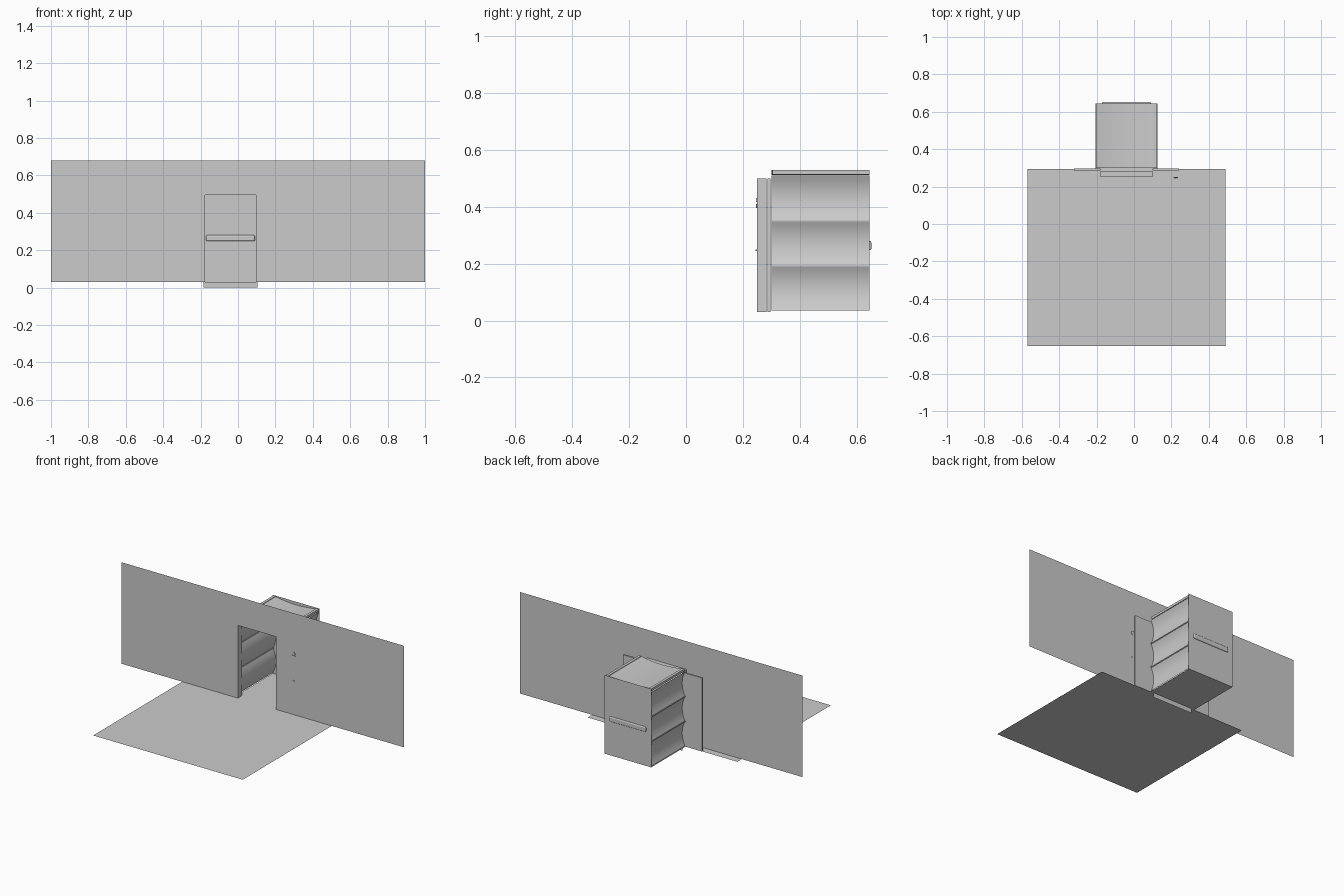
import bpy, bmesh, math
from mathutils import Vector

cube = bpy.data.objects.get("Cube")
if cube:
    bpy.data.objects.remove(cube, do_unlink=True)

CX = -0.04            # centre line of the doorway and cabin
OPEN = 0.14           # half width of the doorway
HALF = 0.165          # half width of the cabin
BASE, HEAD = 0.03, 0.50
WALL_Y, CAB_Y, BACK_Y = 0.25, 0.30, 0.645


def finish(name, bm, smooth=False):
    me = bpy.data.meshes.new(name)
    bm.to_mesh(me)
    bm.free()
    ob = bpy.data.objects.new(name, me)
    bpy.context.collection.objects.link(ob)
    if smooth:
        bpy.ops.object.select_all(action='DESELECT')
        ob.select_set(True)
        bpy.context.view_layer.objects.active = ob
        bpy.ops.object.shade_smooth_by_angle(angle=math.radians(30))
    return ob


def box(name, lo, hi):
    bm = bmesh.new()
    bmesh.ops.create_cube(bm, size=1)
    lo, hi = Vector(lo), Vector(hi)
    for v in bm.verts:
        v.co = (lo + hi) / 2 + v.co * (hi - lo)
    return finish(name, bm)


def sheet(name, points):
    bm = bmesh.new()
    bm.faces.new([bm.verts.new(p) for p in points])
    return finish(name, bm)


def sweep(name, profile, y0, y1):
    """Extrude an open (x, z) profile along y."""
    bm = bmesh.new()
    rows = [[bm.verts.new((x, y, z)) for x, z in profile] for y in (y0, y1)]
    for i in range(len(profile) - 1):
        bm.faces.new((rows[0][i], rows[0][i + 1], rows[1][i + 1], rows[1][i]))
    return finish(name, bm, smooth=True)


# Lobby floor and wall with a doorway
sheet("lobby_floor", [(-0.57, -0.652, BASE), (0.49, -0.652, BASE),
                      (0.49, 0.295, BASE), (-0.57, 0.295, BASE)])
l, r = CX - OPEN, CX + OPEN
outline = [(-1, BASE), (l, BASE), (l, HEAD), (r, HEAD), (r, BASE),
           (1, BASE), (1, 0.68), (-1, 0.68)]
sheet("lobby_wall", [(x, WALL_Y, z) for x, z in outline])

# Door frame reveal and open sliding doors
T = 0.004
box("frame_head", (l, WALL_Y, HEAD - T), (r, 0.284, HEAD))
for side, s in (("right", -1), ("left", 1)):
    def span(a, b):
        return sorted((CX + s * a, CX + s * b))
    a, b = span(OPEN - T, OPEN)
    box("frame_jamb_" + side, (a, WALL_Y, BASE), (b, 0.284, HEAD))
    a, b = span(OPEN, 2 * OPEN)
    box("sliding_door_" + side, (a, 0.286, BASE), (b, 0.297, HEAD))

    # Cabin side: three panels bowed inward, with ribs at the joints
    z0, z1, count, steps, bow = 0.035, 0.51, 3, 10, 0.02
    height = (z1 - z0) / count
    for p in range(count):
        prof = []
        for i in range(steps + 1):
            t = i / steps
            bulge = bow * (1 - (2 * t - 1) ** 2)
            prof.append((CX + s * (HALF - 0.002 - bulge), z0 + height * (p + t)))
        sweep(f"cabin_{side}_panel_{p + 1}", prof, CAB_Y, BACK_Y)
        if p:
            a, b = span(HALF - 0.007, HALF)
            z = z0 + height * p
            box(f"cabin_{side}_rib_{p}", (a, CAB_Y, z - 0.003), (b, BACK_Y, z + 0.003))

    # Roof edge strip
    a, b = span(HALF - 0.02, HALF - 0.003)
    box("roof_edge_" + side, (a, CAB_Y + 0.005, 0.515), (b, BACK_Y, 0.53))

# Cabin floor, back, sagging roof and toe guard
x0, x1 = CX - HALF, CX + HALF
sheet("cabin_floor", [(x0, 0.295, BASE), (x1, 0.295, BASE),
                      (x1, BACK_Y, BASE), (x0, BACK_Y, BASE)])
sheet("cabin_back", [(x0 - 0.002, BACK_Y, BASE), (x1 + 0.002, BACK_Y, BASE),
                     (x1 + 0.002, BACK_Y, 0.533), (x0 - 0.002, BACK_Y, 0.533)])
roof = []
for i in range(17):
    u = 2 * i / 16 - 1
    roof.append((CX + u * (HALF - 0.003), 0.513 + 0.017 * u * u))
sweep("cabin_roof", roof, CAB_Y, BACK_Y)
sheet("toe_guard", [(CX - 0.145, CAB_Y, 0), (CX + 0.145, CAB_Y, 0),
                    (CX + 0.145, CAB_Y, BASE), (CX - 0.145, CAB_Y, BASE)])

# Handrail on the back wall
rail = box("handrail", (CX - 0.13, 0.628, 0.248), (CX + 0.13, 0.652, 0.28))
bev = rail.modifiers.new("round", 'BEVEL')
bev.width, bev.segments = 0.006, 3

# Call buttons: an up and a down arrow, and a small key slot
for name, z, d in (("call_button_up", 0.418, 1), ("call_button_down", 0.41, -1)):
    bm = bmesh.new()
    tri = [(0.212, z), (0.234, z), (0.223, z + d * 0.014)]
    face = bm.faces.new([bm.verts.new((x, 0.246, zz)) for x, zz in tri])
    ext = bmesh.ops.extrude_face_region(bm, geom=[face])
    moved = [v for v in ext["geom"] if isinstance(v, bmesh.types.BMVert)]
    bmesh.ops.translate(bm, verts=moved, vec=(0, 0.006, 0))
    bmesh.ops.recalc_face_normals(bm, faces=bm.faces)
    finish(name, bm)
box("key_slot", (0.217, 0.244, 0.245), (0.227, 0.251, 0.25))
